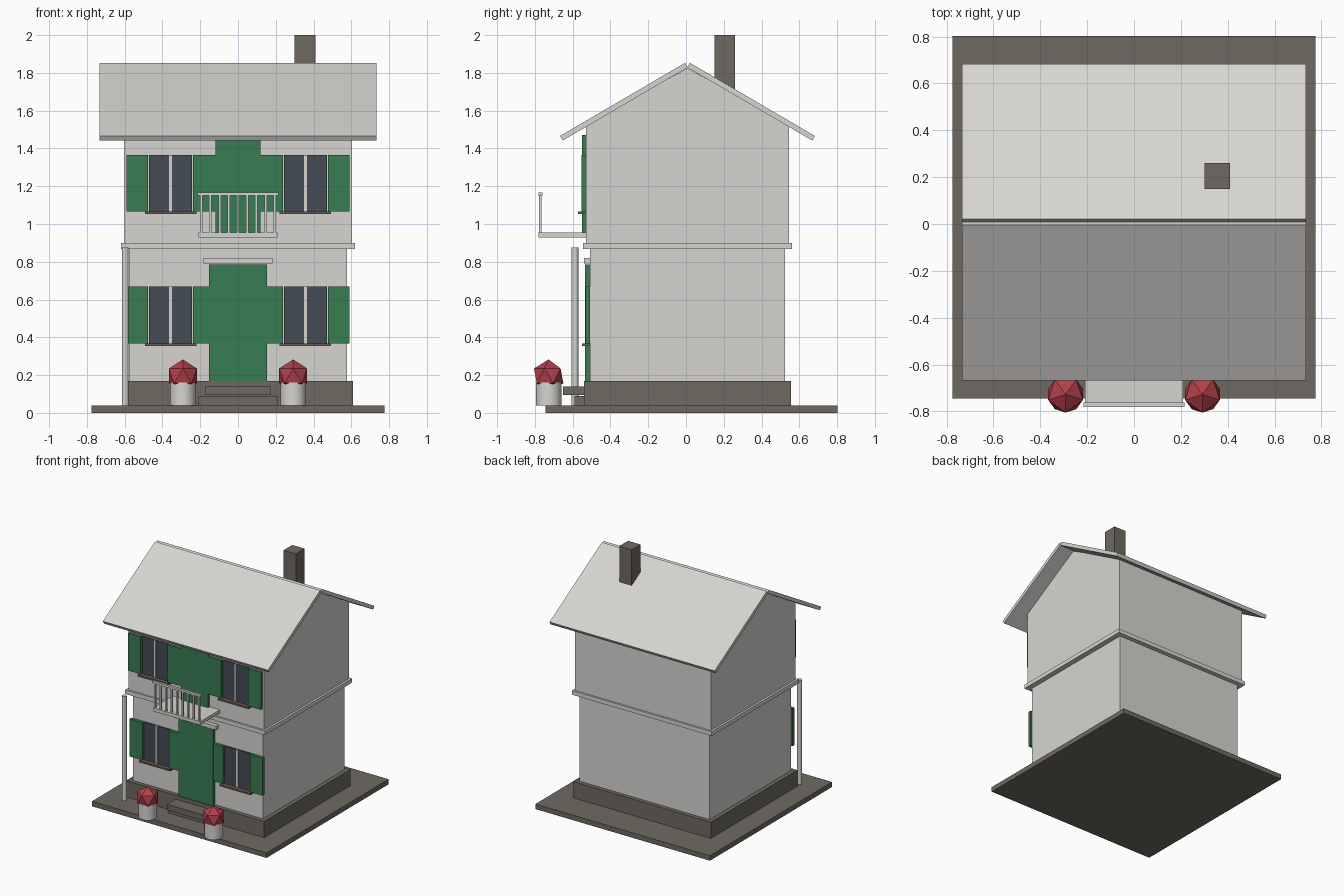
import bpy, bmesh, math
from mathutils import Matrix

cube = bpy.data.objects.get("Cube")
if cube:
    bpy.data.objects.remove(cube, do_unlink=True)


def material(name, *rgb):
    """Flat material from 0-255 display values, stored as linear."""
    lin = [((c / 255 + 0.055) / 1.055) ** 2.4 for c in rgb] + [1.0]
    m = bpy.data.materials.new(name)
    m.use_nodes = True
    m.diffuse_color = lin
    m.node_tree.nodes["Principled BSDF"].inputs["Base Color"].default_value = lin
    return m


PLASTER = material("pale_plaster", 214, 213, 209)
STONE = material("dark_stone", 110, 106, 97)
GREEN = material("green_paint", 56, 125, 82)
GLASS = material("dark_glass", 68, 76, 85)
SILL = material("brown_sill", 104, 92, 84)
RED = material("red_flowers", 178, 64, 75)

MID = 0.008          # depth centre of the house
UPPER = -0.53        # front of upper wall
LOWER = -0.508       # front of lower wall


def finish(name, bm, mat):
    bmesh.ops.recalc_face_normals(bm, faces=bm.faces)
    mesh = bpy.data.meshes.new(name)
    bm.to_mesh(mesh)
    bm.free()
    mesh.materials.append(mat)
    obj = bpy.data.objects.new(name, mesh)
    bpy.context.collection.objects.link(obj)
    return obj


def box(name, xs, ys, zs, mat):
    bm = bmesh.new()
    bmesh.ops.create_cube(bm, size=1)
    for v in bm.verts:
        for i, (lo, hi) in enumerate((xs, ys, zs)):
            v.co[i] = lo if v.co[i] < 0 else hi
    return finish(name, bm, mat)


def wide(name, half, ys, zs, mat):
    """Box centred on x."""
    return box(name, (-half, half), ys, zs, mat)


def extrude_x(name, profile, half, mat):
    """Prism along x from a list of (y, z) points."""
    bm = bmesh.new()
    face = bm.faces.new([bm.verts.new((-half, y, z)) for y, z in profile])
    new = bmesh.ops.extrude_face_region(bm, geom=[face])["geom"]
    bmesh.ops.translate(bm, vec=(2 * half, 0, 0),
                        verts=[g for g in new if isinstance(g, bmesh.types.BMVert)])
    return finish(name, bm, mat)


def cylinder(name, x, y, radius, zs, mat):
    bm = bmesh.new()
    bmesh.ops.create_cone(bm, cap_ends=True, segments=24, radius1=radius, radius2=radius,
                          depth=zs[1] - zs[0],
                          matrix=Matrix.Translation((x, y, sum(zs) / 2)))
    for f in bm.faces:
        f.smooth = abs(f.normal.z) < 0.5
    for e in bm.edges:
        e.smooth = all(f.smooth for f in e.link_faces)
    return finish(name, bm, mat)


# Ground and storeys
wide("ground_slab", 0.775, (-0.745, 0.803), (0, 0.04), STONE)
wide("plinth", 0.61, (-0.54, 0.556), (0.04, 0.17), STONE)
wide("lower_wall", 0.577, (LOWER, 0.524), (0.17, 0.87), PLASTER)
wide("floor_band", 0.62, (-0.545, 0.561), (0.867, 0.9), PLASTER)
wide("upper_wall", 0.603, (UPPER, 0.546), (0.9, 1.525), PLASTER)
extrude_x("gable", [(UPPER, 1.525), (0.546, 1.525), (MID, 1.825)], 0.603, PLASTER)

# Two roof slabs meeting in a small notch at the ridge
ang = math.radians(30.3)
t = 0.028
ty, tz = t * math.sin(ang), -t * math.cos(ang)
for side, label in ((1, "front"), (-1, "back")):
    pts = [(-0.675, 1.466), (-0.013, 1.853), (-0.013 + ty, 1.853 + tz), (-0.675 + ty, 1.466 + tz)]
    extrude_x(label + "_roof", [(MID + side * y, z) for y, z in pts], 0.733, PLASTER)
box("chimney", (0.3, 0.41), (0.15, 0.26), (1.66, 2.0), STONE)

# Doors
wide("front_door", 0.153, (-0.534, LOWER), (0.17, 0.785), GREEN)
wide("door_lintel", 0.183, (-0.541, LOWER), (0.79, 0.82), PLASTER)
wide("balcony_door", 0.12, (-0.55, UPPER), (0.955, 1.472), GREEN)

# Windows with shutters, mirrored left and right on both storeys
for level, wall, z0, z1 in (("lower", LOWER, 0.368, 0.67), ("upper", UPPER, 1.066, 1.366)):
    for s, side in ((1, "left"), (-1, "right")):
        def part(name, a, b, depth, zs, mat):
            box(f"{level}_{side}_{name}", sorted((s * a, s * b)), (wall - depth, wall), zs, mat)
        part("glass", 0.243, 0.472, 0.009, (z0, z1), GLASS)
        part("mullion", 0.35, 0.365, 0.016, (z0, z1), PLASTER)
        part("inner_shutter", 0.12, 0.238, 0.024, (z0, z1), GREEN)
        part("outer_shutter", 0.477, 0.59, 0.024, (z0, z1), GREEN)
        part("sill", 0.22, 0.492, 0.042, (z0 - 0.014, z0), SILL)

# Balcony
wide("balcony_floor", 0.21, (-0.78, UPPER), (0.928, 0.955), PLASTER)
wide("balcony_handrail", 0.215, (-0.781, -0.761), (1.152, 1.168), PLASTER)
for i in range(9):
    x = -0.195 + i * 0.39 / 8
    box("baluster", (x - 0.0065, x + 0.0065), (-0.777, -0.764), (0.955, 1.152), PLASTER)

# Steps and drainpipe
wide("lower_step", 0.21, (-0.59, -0.53), (0.04, 0.09), STONE)
wide("upper_step", 0.175, (-0.65, -0.53), (0.095, 0.14), STONE)
cylinder("drainpipe", -0.597, -0.588, 0.018, (0.04, 0.875), PLASTER)

# Flower pots with faceted blooms
for s, side in ((1, "left"), (-1, "right")):
    cylinder(side + "_pot", s * 0.292, -0.727, 0.068, (0.04, 0.16), PLASTER)
    bm = bmesh.new()
    bmesh.ops.create_icosphere(
        bm, subdivisions=1, radius=0.087,
        matrix=Matrix.Translation((s * 0.292, -0.727, 0.196)) @ Matrix.Rotation(-math.pi / 2, 4, "Z"))
    finish(side + "_flowers", bm, RED)
